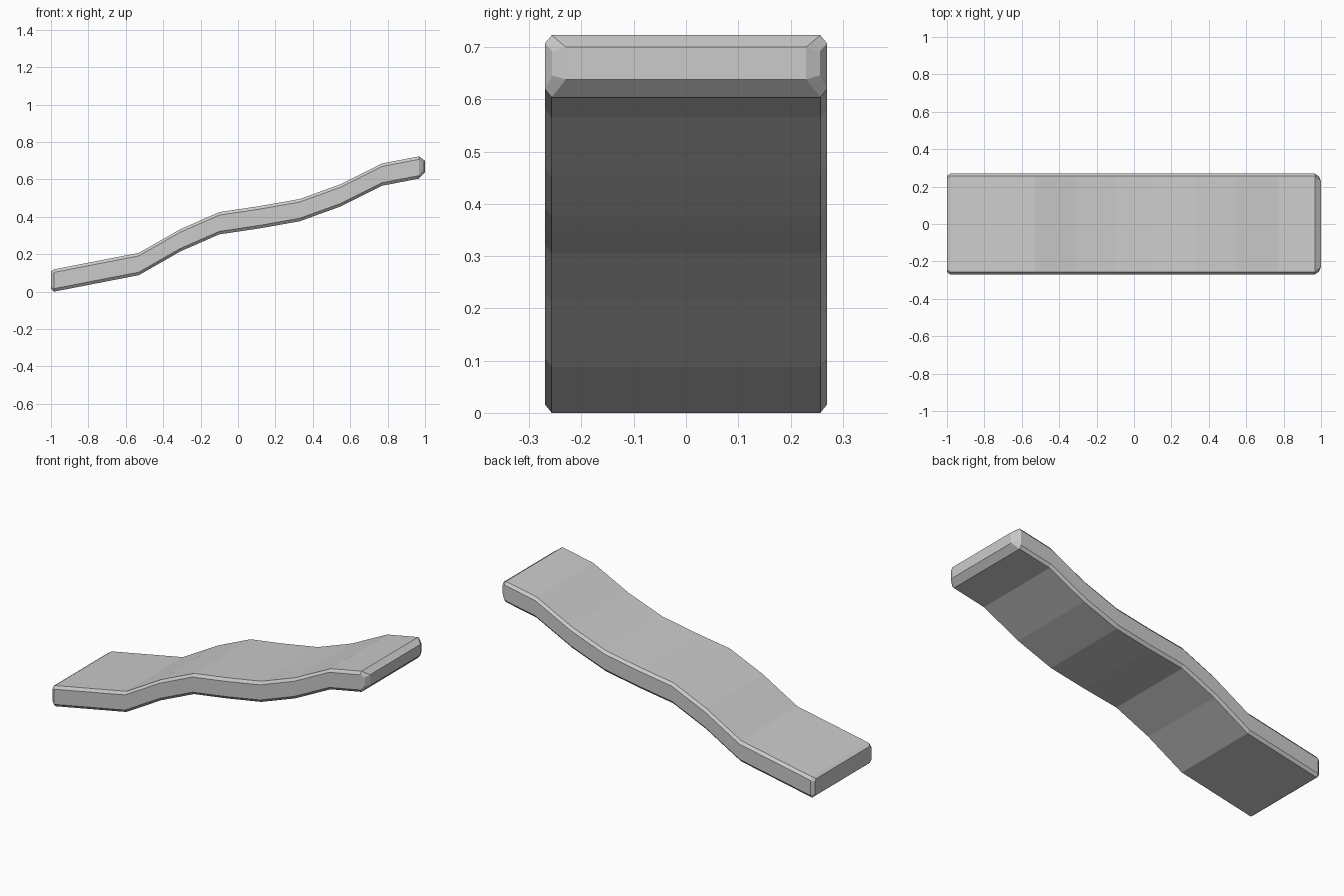
import bpy, bmesh

if "Cube" in bpy.data.objects:
    bpy.data.objects.remove(bpy.data.objects["Cube"])

T = 0.119            # vertical thickness
W, WI = 0.27, 0.257  # half width at the sides / at the top and bottom faces
C = 0.016            # vertical chamfer

# underside path (x, z) of the wavy plank
path = [(-0.983, 0.0), (-0.53, 0.088), (-0.31, 0.214), (-0.10, 0.306),
        (0.115, 0.338), (0.33, 0.376), (0.545, 0.454), (0.77, 0.566), (0.967, 0.604)]


def ring(x_flat, x_side, wi, w, z0, z1, c):
    """Chamfered eight-sided cross-section."""
    return [(x_flat, -wi, z0), (x_flat, wi, z0), (x_side, w, z0 + c), (x_side, w, z1 - c),
            (x_flat, wi, z1), (x_flat, -wi, z1), (x_side, -w, z1 - c), (x_side, -w, z0 + c)]


# left end cap, body stations, then the more rounded right end
rings = [ring(-1.0, -1.0, 0.245, 0.257, 0.014, 0.109, 0.012)]
rings += [ring(x, x, WI, W, z, z + T, C) for x, z in path]
rings.append(ring(1.0, 0.988, 0.23, 0.256, 0.638, 0.70, 0.008))

bm = bmesh.new()
loops = [[bm.verts.new(p) for p in r] for r in rings]
for a, b in zip(loops, loops[1:]):
    for i in range(8):
        j = (i + 1) % 8
        bm.faces.new((a[i], a[j], b[j], b[i]))

# end faces
bm.faces.new(loops[0])
e = loops[-1]
bm.faces.new((e[0], e[1], e[4], e[5]))
bm.faces.new((e[1], e[2], e[3], e[4]))
bm.faces.new((e[5], e[6], e[7], e[0]))
bmesh.ops.recalc_face_normals(bm, faces=bm.faces)

mesh = bpy.data.meshes.new("wavy_plank")
bm.to_mesh(mesh)
bm.free()
plank = bpy.data.objects.new("wavy_plank", mesh)
bpy.context.collection.objects.link(plank)
